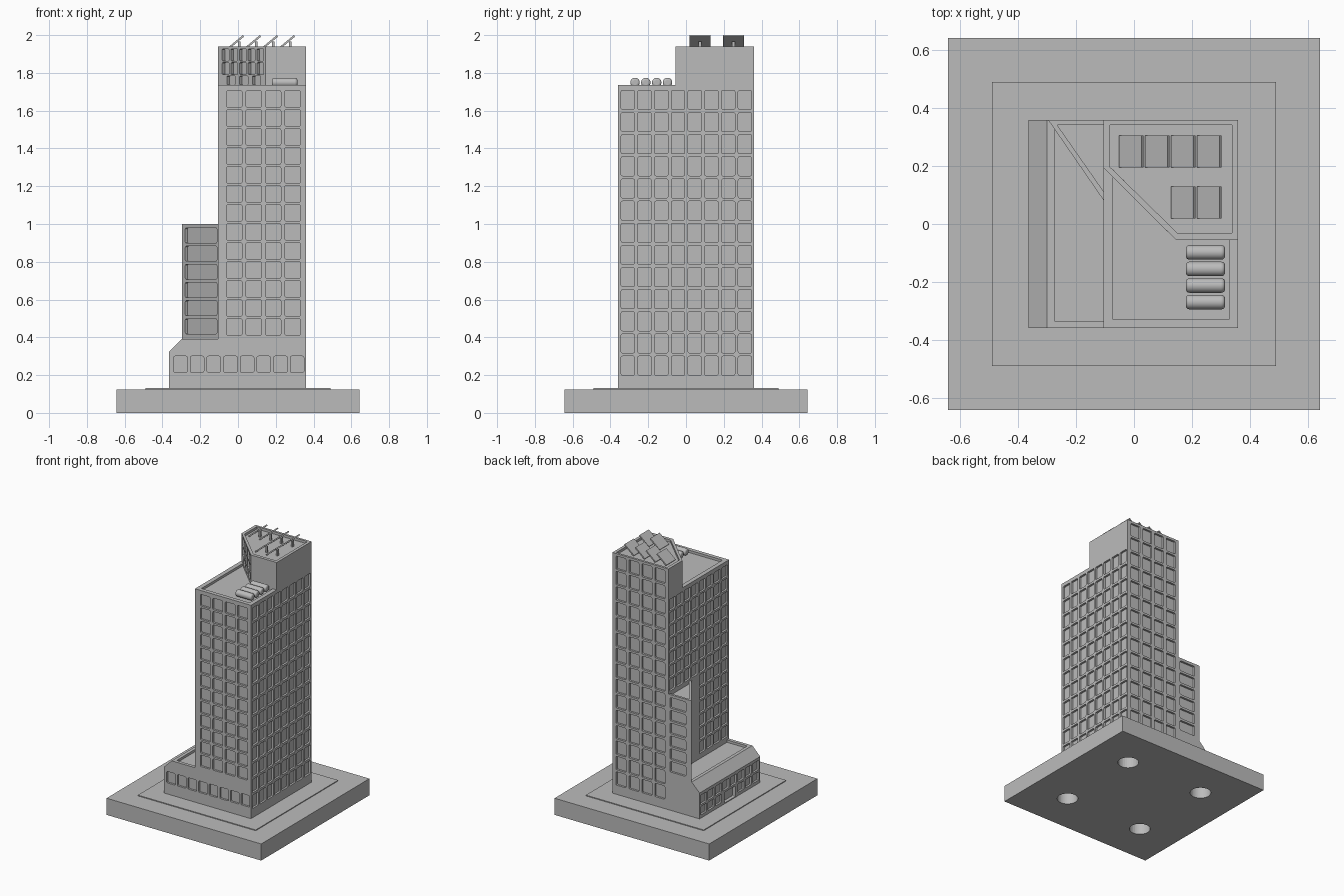
import bpy, bmesh, math
from mathutils import Vector

cube = bpy.data.objects.get("Cube")
if cube:
    bpy.data.objects.remove(cube)

grey = bpy.data.materials.new("plain grey")
grey.use_nodes = True
grey.diffuse_color = (0.5, 0.5, 0.5, 1)
grey.node_tree.nodes["Principled BSDF"].inputs["Base Color"].default_value = (0.5, 0.5, 0.5, 1)

X, Y, Z = Vector((1, 0, 0)), Vector((0, 1, 0)), Vector((0, 0, 1))


def add_prism(bm, points, push):
    """Closed solid swept from a flat outline along a vector."""
    face = bm.faces.new([bm.verts.new(p) for p in points])
    swept = bmesh.ops.extrude_face_region(bm, geom=[face])["geom"]
    bmesh.ops.translate(bm, vec=push, verts=[v for v in swept if isinstance(v, bmesh.types.BMVert)])


def make(name, solids):
    bm = bmesh.new()
    for points, push in solids:
        add_prism(bm, points, push)
    bmesh.ops.recalc_face_normals(bm, faces=bm.faces)
    mesh = bpy.data.meshes.new(name)
    bm.to_mesh(mesh)
    bm.free()
    obj = bpy.data.objects.new(name, mesh)
    mesh.materials.append(grey)
    bpy.context.collection.objects.link(obj)
    return obj


def plan(outline, z0, z1):
    return [Vector((x, y, z0)) for x, y in outline], Z * (z1 - z0)


def box(x0, x1, y0, y1, z0, z1):
    return plan([(x0, y0), (x1, y0), (x1, y1), (x0, y1)], z0, z1)


def carve(obj, cutters):
    """Subtract the cutters and keep only the finished mesh."""
    tool = make("cutter", cutters)
    tool.hide_render = True
    mod = obj.modifiers.new("carve", 'BOOLEAN')
    mod.operation, mod.solver, mod.object = 'DIFFERENCE', 'EXACT', tool
    bpy.context.view_layer.update()
    result = bpy.data.meshes.new_from_object(obj.evaluated_get(bpy.context.evaluated_depsgraph_get()))
    obj.modifiers.clear()
    obj.data = result
    bpy.data.objects.remove(tool)


def window(centre, side, normal, w, h, depth=0.015, r=0.007):
    """Rounded recess cutter standing astride a wall."""
    pts = []
    for k, (sx, sz) in enumerate([(1, 1), (-1, 1), (-1, -1), (1, -1)]):
        for a in (0, 45, 90):
            t = math.radians(a + 90 * k)
            u = sx * (w / 2 - r) + r * math.cos(t)
            v = sz * (h / 2 - r) + r * math.sin(t)
            pts.append(centre + side * u + Z * v + normal * 0.01)
    return pts, -normal * (depth + 0.01)


def steps(first, last, n):
    return [first + (last - first) * i / (n - 1) for i in range(n)]


# Main sizes
W, E, S = -0.106, 0.36, 0.36
GROUND, PODIUM, WING, ROOF, TOP = 0.125, 0.39, 1.0, 1.735, 1.94
cols8 = steps(-0.308, 0.312, 8)
cols4 = steps(-0.02, 0.289, 4)
upper_rows = steps(0.455, 1.662, 13)

# Window cutters for each wall
front = [window(Vector((x, -S, z)), X, -Y, 0.082, 0.086) for x in cols4 for z in upper_rows]
front_low = [window(Vector((x, -S, 0.257)), X, -Y, 0.071, 0.086) for x in steps(-0.305, 0.313, 8)]
left = [window(Vector((E, y, z)), Y, X, 0.071, 0.1) for y in cols8 for z in steps(0.25, 1.657, 13)]
right = [window(Vector((W, y, z)), Y, -X, 0.071, 0.086) for y in cols8 for z in upper_rows
         if y < 0.0 or z > WING + 0.04]
back = [window(Vector((x, S, z)), X, Y, 0.082, 0.1) for x in steps(-0.035, 0.289, 4)
        for z in steps(0.25, 1.872, 15)]

# Base with a thin raised plaza and four holes underneath
base = make("base", [box(-0.643, 0.643, -0.643, 0.643, 0, GROUND)])
ring = [math.tau * i / 32 for i in range(32)]
carve(base, [plan([(cx + 0.073 * math.cos(a), cy + 0.073 * math.sin(a)) for a in ring], -0.02, 0.09)
             for cx in (-0.33, 0.33) for cy in (-0.33, 0.33)])
make("plaza", [box(-0.49, 0.49, -0.49, 0.49, GROUND, 0.131)])

# Tower with sunken roof
tower = make("tower", [box(W, E, -S, S, GROUND, ROOF)])
roof_well = plan([(-0.073, 0.162), (-0.073, -0.33), (0.328, -0.33), (0.328, -0.055), (0.145, -0.055)],
                 ROOF - 0.018, ROOF + 0.05)
carve(tower, front + front_low + left + right + back + [roof_well])

# Penthouse with a slanted glazed wall
penthouse = make("penthouse", [plan([(W, S), (W, 0.195), (0.145, -0.055), (E, -0.055), (E, S)], ROOF, TOP)])
slant = Vector((1, -1, 0)).normalized()
slant_out = Vector((-1, -1, 0)).normalized()


def on_slant(x, z):
    return Vector((x, 0.195 - (x - W), z))


glazing = [window(on_slant(x, z), slant, slant_out, 0.05, 0.062, 0.02, 0.004)
           for x in steps(-0.066, 0.117, 5) for z in (1.895, 1.823)]
glazing += [window(on_slant(x, 1.76), slant, slant_out, 0.062, 0.046, 0.02, 0.004) for x in (-0.037, 0.03, 0.098)]
top_well = plan([(-0.083, 0.343), (-0.083, 0.197), (0.15, -0.031), (0.338, -0.031), (0.338, 0.343)],
                TOP - 0.018, TOP + 0.05)
carve(penthouse, back + glazing + [top_well])

# Podium with a chamfered edge, shop windows and a doorway
section = [(-0.365, GROUND), (-0.365, 0.325), (-0.3, PODIUM), (W, PODIUM), (W, GROUND)]
podium = make("podium", [([Vector((x, -S, z)) for x, z in section], Y * 2 * S)])
shop = [window(Vector((-0.365, y, 0.268)), Y, -X, 0.072, 0.07) for y in cols8]
shop += [window(Vector((-0.365, y, 0.186)), Y, -X, 0.072, 0.062) for y in cols8 if abs(y) > 0.1]
shop.append(window(Vector((-0.365, 0.0, 0.177)), Y, -X, 0.13, 0.08, 0.025))
podium_well = plan([(-0.275, 0.331), (-0.275, -0.335), (-0.05, -0.335), (-0.05, 0.003)],
                   PODIUM - 0.018, PODIUM + 0.05)
carve(podium, front_low + shop + [podium_well])

# Triangular wing standing on the podium
a, b = Vector((-0.297, S, 0)), Vector((W, 0.083, 0))
wing = make("wing", [plan([a.xy, b.xy, (W, S)], PODIUM - 0.02, WING)])
along = (b - a).normalized()
outward = along.cross(Z)
mid = a.lerp(b, 0.53)
wing_rows = steps(0.458, 0.939, 6)
panes = [window(mid + Z * z, along, outward, 0.295, 0.079) for z in wing_rows]
panes += [window(Vector((-0.185, S, z)), X, Y, 0.13, 0.079) for z in wing_rows]
wing_well = plan([(-0.266, 0.343), (-0.09, 0.343), (-0.09, 0.091)], WING - 0.018, WING + 0.05)
carve(wing, panes + [wing_well])

# Rooftop tanks
for i, y in enumerate(steps(-0.27, -0.098, 4)):
    bpy.ops.mesh.primitive_cylinder_add(vertices=32, radius=0.025, depth=0.135,
                                        location=(0.247, y, 1.749), rotation=(0, math.pi / 2, 0))
    tank = bpy.context.object
    tank.name = f"roof_tank_{i + 1}"
    tank.data.materials.append(grey)
    bev = tank.modifiers.new("round ends", 'BEVEL')
    bev.width, bev.segments = 0.012, 4
    bpy.ops.object.shade_smooth_by_angle(angle=math.radians(40))

# Tilted solar panels on posts
spots = [(x, 0.196) for x in (-0.046, 0.044, 0.134, 0.224)] + [(x, 0.019) for x in (0.134, 0.224)]
for i, (x, y) in enumerate(spots):
    low, high = Vector((x, y, 1.927)), Vector((x + 0.078, y, 1.992))
    up = (high - low).cross(Y).normalized() * -0.01
    if up.z < 0:
        up = -up
    slab = [low, high, high + up, low + up]
    make(f"solar_panel_{i + 1}", [(slab, Y * 0.11)])
    make(f"panel_post_{i + 1}", [box(x + 0.047, x + 0.059, y + 0.047, y + 0.063, 1.92, 1.967)])
